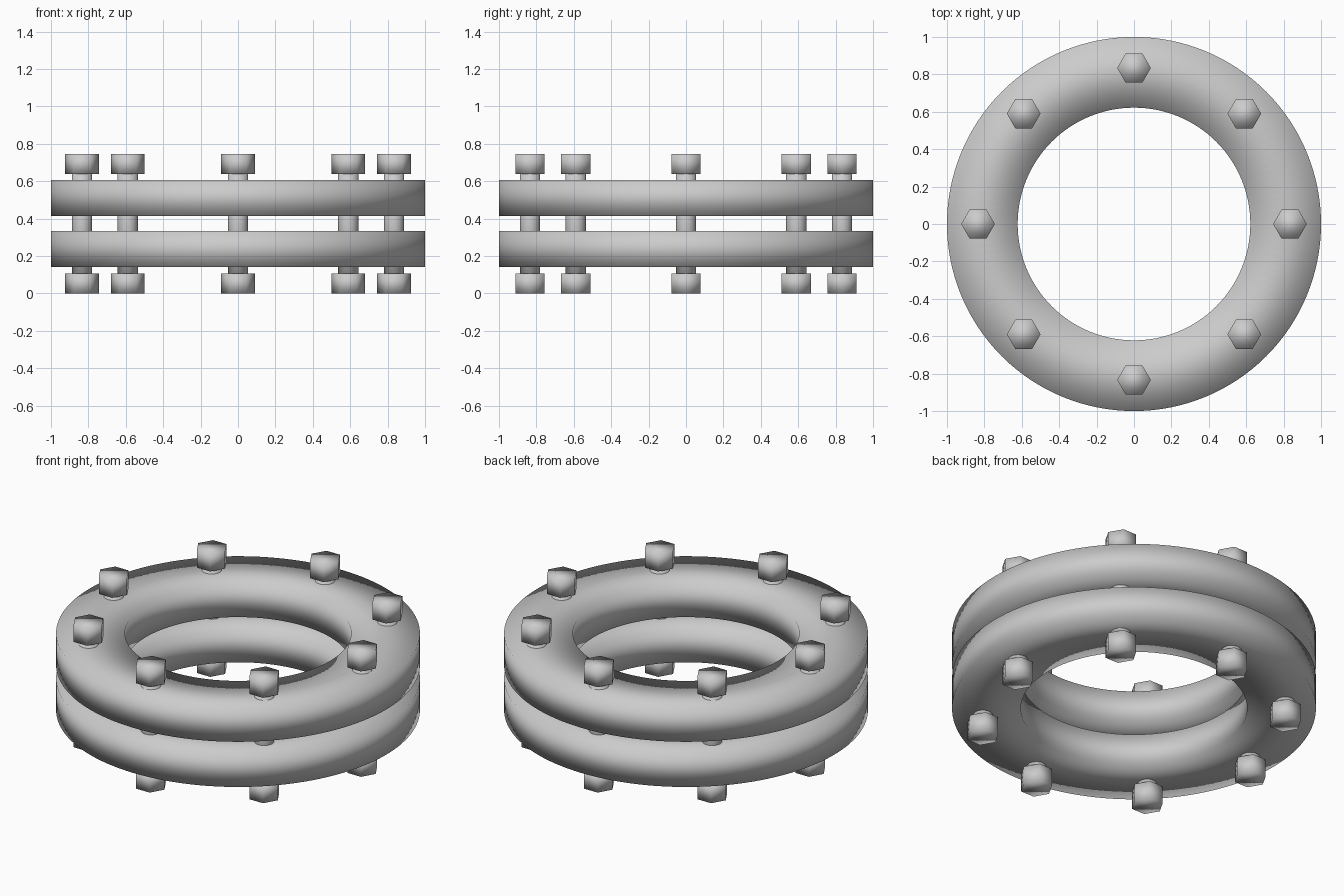
import bpy, bmesh, math

if "Cube" in bpy.data.objects:
    bpy.data.objects.remove(bpy.data.objects["Cube"])

steel = bpy.data.materials.new("grey_steel")
steel.diffuse_color = (0.6, 0.6, 0.6, 1)
steel.use_nodes = True
steel.node_tree.nodes["Principled BSDF"].inputs["Base Color"].default_value = steel.diffuse_color


def finish(name, bm):
    """Turn a bmesh into a smooth-shaded steel object."""
    bmesh.ops.recalc_face_normals(bm, faces=bm.faces)
    mesh = bpy.data.meshes.new(name)
    bm.to_mesh(mesh)
    bm.free()
    mesh.materials.append(steel)
    mesh.shade_smooth()
    obj = bpy.data.objects.new(name, mesh)
    bpy.context.collection.objects.link(obj)
    return obj


def ring(name, r_in, r_out, z0, z1, steps=128):
    """Flat flange with a rectangular section swept about z."""
    bm = bmesh.new()
    section = [(r_in, z0), (r_out, z0), (r_out, z1), (r_in, z1)]
    loops = []
    for i in range(steps):
        a = math.tau * i / steps
        loops.append([bm.verts.new((r * math.cos(a), r * math.sin(a), z)) for r, z in section])
    for i in range(steps):
        p, q = loops[i], loops[(i + 1) % steps]
        for k in range(4):
            m = (k + 1) % 4
            bm.faces.new((p[k], q[k], q[m], p[m]))
    return finish(name, bm)


def prism(name, sides, radius, x, y, z0, z1):
    """Upright capped prism, first corner pointing along x."""
    bm = bmesh.new()
    rims = []
    for z in (z0, z1):
        rims.append([bm.verts.new((x + radius * math.cos(math.tau * i / sides),
                                   y + radius * math.sin(math.tau * i / sides), z))
                     for i in range(sides)])
    low, high = rims
    bm.faces.new(low[::-1])
    bm.faces.new(high)
    for i in range(sides):
        j = (i + 1) % sides
        bm.faces.new((low[i], low[j], high[j], high[i]))
    return finish(name, bm)


# Two flange rings
ring("lower_flange", 0.622, 1.0, 0.14, 0.333)
ring("upper_flange", 0.622, 1.0, 0.414, 0.607)

# Eight bolts: shank, hex head above, hex nut below
for n in range(8):
    a = math.tau * n / 8
    x, y = 0.834 * math.cos(a), 0.834 * math.sin(a)
    prism(f"bolt_shank_{n + 1}", 32, 0.054, x, y, 0.02, 0.72)
    prism(f"bolt_head_{n + 1}", 6, 0.09, x, y, 0.639, 0.746)
    prism(f"bolt_nut_{n + 1}", 6, 0.09, x, y, 0.0, 0.107)
